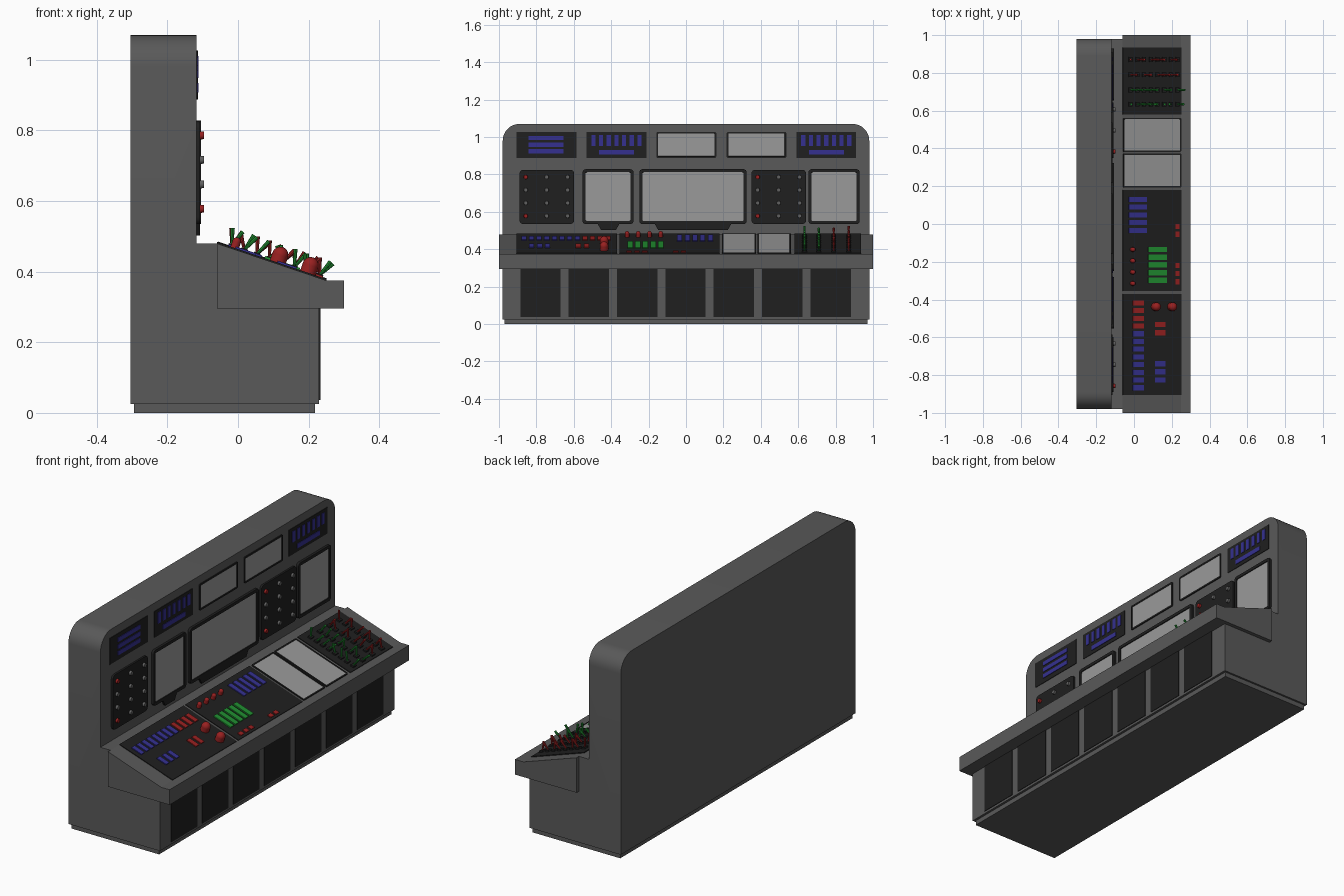
import bpy, bmesh, math, random
from mathutils import Matrix, Vector

if "Cube" in bpy.data.objects:
    bpy.data.objects.remove(bpy.data.objects["Cube"])

random.seed(4)
COL = {"grey": (.1, .1, .1), "black": (.014, .014, .014), "screen": (.32, .32, .32), "blue": (.035, .03, .28),
       "red": (.32, .015, .015), "green": (.015, .27, .03), "knob": (.12, .12, .12)}
MATS = {}
for k, c in COL.items():
    MATS[k] = bpy.data.materials.new(k)
    MATS[k].diffuse_color = (*c, 1)
parts = {}  # name -> (bmesh, material key)


def part(name, mat):
    if name not in parts:
        parts[name] = (bmesh.new(), mat)
    return parts[name][0]


def surface(origin, tilt):
    """Working plane: u runs along +y, v runs up the surface, w points out of it."""
    c, s = math.cos(tilt), math.sin(tilt)
    M = Matrix(((0, -c, s), (1, 0, 0), (0, s, c))).to_4x4()
    M.translation = origin
    return M


def prism(name, mat, M, pts, w0, w1, rim=0, drop=0):
    bm = part(name, mat)
    lo = [bm.verts.new(M @ Vector((u, v, w0))) for u, v in pts]
    hi = [bm.verts.new(M @ Vector((u, v, w1))) for u, v in pts]
    n = len(pts)
    bm.faces.new(lo[::-1])
    front = bm.faces.new(hi)
    for i in range(n):
        bm.faces.new((lo[i], lo[(i + 1) % n], hi[(i + 1) % n], hi[i]))
    if rim:  # recessed front
        front.normal_update()
        for d, t in ((0, rim), (-drop, 0.0005)):
            bmesh.ops.inset_individual(bm, faces=[front], thickness=t, depth=d)


def rect(u0, u1, v0, v1, r=0):
    if not r:
        return [(u0, v0), (u1, v0), (u1, v1), (u0, v1)]
    out = []
    for k, (cu, cv) in enumerate(((u1 - r, v1 - r), (u0 + r, v1 - r), (u0 + r, v0 + r), (u1 - r, v0 + r))):
        for i in range(5):
            a = math.pi / 2 * (k + i / 4)
            out.append((cu + r * math.cos(a), cv + r * math.sin(a)))
    return out


def bar(name, mat, M, u, v, du, dv, w0, w1):
    prism(name, mat, M, rect(u - du / 2, u + du / 2, v - dv / 2, v + dv / 2), w0, w1)


def rod(name, mat, M, u, v, w, r, h, r2=None, tilt=0, seg=12):
    T = M @ Matrix.Translation((u, v, w)) @ Matrix.Rotation(tilt, 4, 'X') @ Matrix.Translation((0, 0, h / 2))
    bmesh.ops.create_cone(part(name, mat), cap_ends=True, segments=seg, radius1=r,
                          radius2=r if r2 is None else r2, depth=h, matrix=T)


def dome(name, mat, M, u, v, r, h):
    rod(name, mat, M, u, v, 0, r, h - r)
    bmesh.ops.create_uvsphere(part(name, mat), u_segments=16, v_segments=8, radius=r,
                              matrix=M @ Matrix.Translation((u, v, h - r)))


def screen(name, M, u0, u1, v0, v1, depth, rim, r):
    prism(name + "_frames", "black", M, rect(u0, u1, v0, v1, r), -.002, depth, rim, depth * .5)
    prism(name + "_glass", "screen", M, rect(u0 + rim, u1 - rim, v0 + rim, v1 - rim, r * .5), 0, depth * .65)


SLOPE = math.atan2(.105, .31)
WALL = surface((-.118, 0, 0), math.pi / 2)
FRONT = surface((.23, 0, 0), math.pi / 2)
DESK = surface((-.06, 0, .48), SLOPE)
SIDE = Matrix(((1, 0, 0, 0), (0, 0, -1, 0), (0, 1, 0, 0), (0, 0, 1 - 1, 1)))  # x-z profile, w along -y


def dv(x):  # world x to distance along the desk slope
    return -(x + .06) / math.cos(SLOPE)


# Cabinet with rounded top corners, plinth and overhanging desk
prism("cabinet_body", "grey", SIDE, [(-.305, .025), (.23, .025), (.23, .34), (-.06, .47), (-.06, .48),
                                     (-.118, .48), (-.118, 1.07), (-.305, 1.07)], -.98, .98)
bm = parts["cabinet_body"][0]
corners = [e for e in bm.edges if all(v.co.z > 1.06 for v in e.verts)
           and abs(e.verts[0].co.y - e.verts[1].co.y) < .01]
bmesh.ops.bevel(bm, geom=corners, offset=.09, segments=8, profile=.5, affect='EDGES')
prism("plinth", "grey", SIDE, [(-.295, 0), (.218, 0), (.218, .027), (-.295, .027)], -.97, .97)
prism("desk", "grey", SIDE, [(-.06, .295), (.30, .295), (.30, .375), (.25, .375), (-.06, .48)], -1, 1)

# Lower front panels
for i in range(7):
    bar("lower_panels", "black", FRONT, -.778 + i * .2585, .168, .216, .262, -.005, .003)

# Wall top row: bar panels and two small screens
for u in (-.906, -.532, .59):
    prism("wall_bar_panels", "black", WALL, rect(u, u + .32, .888, 1.027), -.002, .003)
for z in (.995, .959, .924):
    bar("wall_blue_bars", "blue", WALL, -.748, z, .187, .022, 0, .006)
for u in (-.532, .59):
    for i in range(7):
        bar("wall_blue_bars", "blue", WALL, u + .037 + i * .041, .982, .022, .058, 0, .006)
    bar("wall_blue_bars", "blue", WALL, u + .16, .919, .187, .024, 0, .006)
for u in (-.158, .217):
    screen("small_wall_screen", WALL, u, u + .32, .888, 1.027, .005, .009, .008)

# Wall middle row: knob panels
for u in (-.89, .35):
    prism("knob_panels", "black", WALL, rect(u, u + .292, .535, .825, .02), -.002, .01)
    for c in range(3):
        for r in range(4):
            red = c == 0 and r in (0, 3)
            rod("red_wall_knobs" if red else "grey_wall_knobs", "red" if red else "knob", WALL,
                u + .033 + c * .112, .578 + r * .0693, .008, .012, .013, .0105)

# Wall middle row: monitors with the tabs below them
for u0, u1 in ((-.553, -.281), (-.249, .324), (.655, .928)):
    screen("monitor", WALL, u0, u1, .535, .828, .013, .016, .016)
for u0, u1 in ((-.473, -.355), (-.168, .243)):
    prism("monitor_tabs", "black", WALL, [(u0 + .02, .502), (u1 - .02, .502), (u1, .537), (u0, .537)], -.002, .011)

# Desk panels and desk screens
for u0, u1 in ((-.905, -.37), (-.355, .18), (.58, .935)):
    prism("desk_panels", "black", DESK, rect(u0, u1, dv(.25), dv(-.06)), -.003, .004)
for u in (.193, .382):
    screen("desk_screen", DESK, u, u + .18, dv(.249), dv(-.058), .006, .007, .006)

# Left desk panel: two columns of keys and two big domed knobs
for i in range(12):
    c = "red" if i < 4 else "blue"
    bar(c + "_desk_keys", c, DESK, -.418 - i * .0408, dv(.02), .027, .062, 0, .009)
for c, ys in (("red", (-.533, -.576)), ("blue", (-.74, -.782, -.825))):
    for y in ys:
        bar(c + "_desk_keys", c, DESK, y, dv(.137), .027, .058, 0, .009)
for x in (.111, .197):
    dome("big_red_knobs", "red", DESK, -.438, dv(x), .023, .05)

# Centre desk panel: key banks, small buttons and knobs
for i in range(5):
    bar("blue_desk_keys", "blue", DESK, .13 - i * .041, dv(.018), .027, .1, 0, .009)
    bar("green_desk_keys", "green", DESK, -.135 - i * .041, dv(.123), .029, .105, 0, .01)
for y in (-.013, -.055, -.22, -.262, -.305):
    bar("red_desk_keys", "red", DESK, y, dv(.228), .028, .022, 0, .009)
for i in range(4):
    dome("small_red_knobs", "red", DESK, -.135 - i * .06, dv(-.011), .012, .035)

# Right desk panel: four rows of tilted levers in dark sockets
for c, y in (("red", .87), ("red", .79), ("green", .71), ("green", .634)):
    for i in range(8):
        v = dv(-.02 + i * .0355)
        bar("lever_sockets", "black", DESK, y, v, .026, .02, 0, .012)
        rod(c + "_levers", c, DESK, y, v, .008, .004, .05, .006, random.choice((-1, 1)) * random.uniform(.25, .6), 8)

# Turn every collected mesh into an object
for name, (bm, mat) in parts.items():
    bmesh.ops.recalc_face_normals(bm, faces=bm.faces)
    me = bpy.data.meshes.new(name)
    bm.to_mesh(me)
    bm.free()
    me.materials.append(MATS[mat])
    ob = bpy.data.objects.new(name, me)
    bpy.context.collection.objects.link(ob)
    if "knob" in name or "lever" in name or name == "cabinet_body":
        bpy.ops.object.select_all(action='DESELECT')
        ob.select_set(True)
        bpy.context.view_layer.objects.active = ob
        bpy.ops.object.shade_smooth_by_angle(angle=math.radians(35))

for m in bpy.data.materials:
    if m.users and not m.is_grease_pencil:
        m.use_nodes = True
        m.node_tree.nodes["Principled BSDF"].inputs["Base Color"].default_value = m.diffuse_color
